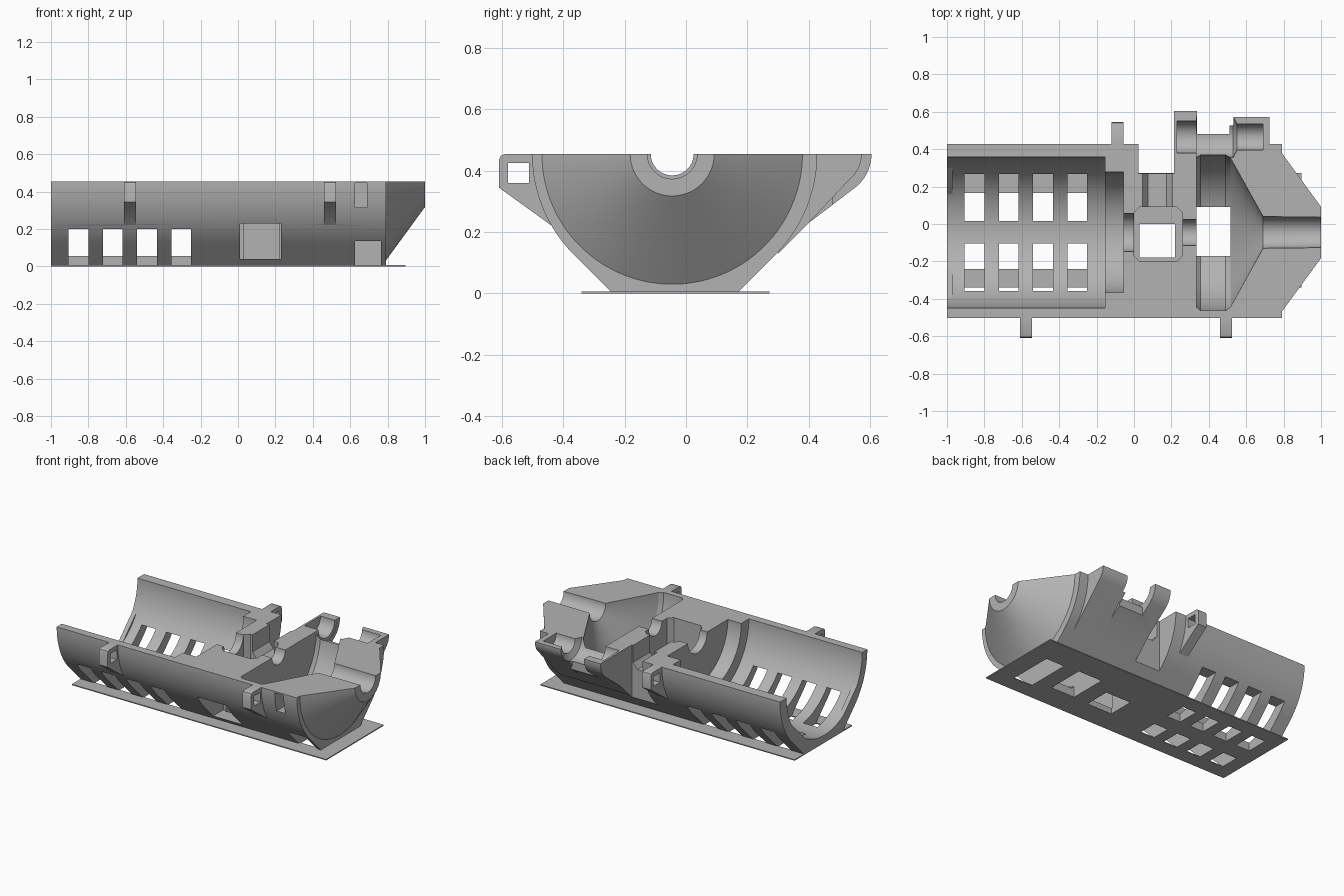
import bpy, bmesh, math
from mathutils import Vector

old = bpy.data.objects.get("Cube")
if old:
    bpy.data.objects.remove(old, do_unlink=True)

TOP = 0.455      # split plane height, also the height of the shaft axis
AXIS = -0.045    # y of the main shaft
SIDE = 0.465     # y of the secondary shaft
MID = -0.037     # y of the body centre

grey = bpy.data.materials.new("plain_grey")
grey.use_nodes = True
colour = (0.45, 0.45, 0.45, 1)
grey.diffuse_color = colour
grey.node_tree.nodes["Principled BSDF"].inputs["Base Color"].default_value = colour


def finish(name, bm):
    bmesh.ops.recalc_face_normals(bm, faces=bm.faces)
    mesh = bpy.data.meshes.new(name)
    bm.to_mesh(mesh)
    bm.free()
    mesh.materials.append(grey)
    ob = bpy.data.objects.new(name, mesh)
    bpy.context.collection.objects.link(ob)
    return ob


def prism(name, pts, a, b, axis="x"):
    """Extrude a profile, (y, z) along x or (x, y) along z, from a to b."""
    bm = bmesh.new()
    place = (lambda p: (a, *p)) if axis == "x" else (lambda p: (*p, a))
    face = bm.faces.new([bm.verts.new(place(p)) for p in pts])
    ext = bmesh.ops.extrude_face_region(bm, geom=[face])
    step = Vector((b - a, 0, 0)) if axis == "x" else Vector((0, 0, b - a))
    bmesh.ops.translate(bm, vec=step, verts=[v for v in ext["geom"] if isinstance(v, bmesh.types.BMVert)])
    return finish(name, bm)


def box(name, x, y, z):
    return prism(name, [(x[0], y[0]), (x[1], y[0]), (x[1], y[1]), (x[0], y[1])], z[0], z[1], "z")


def lathe(name, profile, cy, steps=96):
    """Revolve (x, radius) points around the x direction."""
    bm = bmesh.new()
    rings = []
    for x, r in profile:
        angles = [math.tau * (i + 0.5) / steps for i in range(steps)]
        rings.append([bm.verts.new((x, cy + r * math.cos(t), TOP + r * math.sin(t))) for t in angles])
    for low, high in zip(rings, rings[1:]):
        for i in range(steps):
            j = (i + 1) % steps
            bm.faces.new((low[i], low[j], high[j], high[i]))
    bm.faces.new(rings[0])
    bm.faces.new(rings[-1])
    return finish(name, bm)


def combine(target, tool, op):
    mod = target.modifiers.new(op, "BOOLEAN")
    mod.operation, mod.object, mod.solver = op, tool, "EXACT"
    bpy.context.view_layer.objects.active = target
    bpy.ops.object.modifier_apply(modifier=mod.name)
    bpy.data.objects.remove(tool, do_unlink=True)


def arc(cy, r, start, end, steps):
    angles = [math.radians(start + (end - start) * i / steps) for i in range(steps + 1)]
    return [(cy + r * math.cos(t), TOP + r * math.sin(t)) for t in angles]


# Main half shell: round sides running at 45 degrees into a flat base
R = 0.465
foot = R * math.sqrt(2) - TOP
section = arc(MID, R, 180, 225, 20) + [(MID - foot, 0), (MID + foot, 0)] + arc(MID, R, 315, 360, 20)
shell = prism("housing_shell", section, -1, 0.79)

# Tapered nose, trimmed at the split plane
nose = lathe("nose", [(0.7, 0.425), (0.79, 0.425), (1, 0.137)], AXIS)
combine(nose, box("trim", (0, 2), (-1, 1), (TOP, 2)), "DIFFERENCE")
combine(shell, nose, "UNION")

# Secondary shaft supports and the low saddle between them
for r, x0, x1 in ((0.14, 0.215, 0.337), (0.108, 0.51, 0.725)):
    lug = [(0.3, TOP)] + arc(SIDE, r, 0, -50, 12) + [(0.4, 0.23), (0.3, 0.13)]
    combine(shell, prism("support", lug, x0, x1), "UNION")
saddle = [(0.3, 0.4), (0.48, 0.4), (0.48, 0.29), (0.4, 0.23), (0.3, 0.13)]
combine(shell, prism("saddle", saddle, 0.33, 0.52), "UNION")

# Screw tabs
tab = [(-0.44, TOP), (-0.59, TOP), (-0.604, 0.449), (-0.61, 0.435), (-0.61, 0.345), (-0.43, 0.215)]
for x0, x1, back in ((-0.61, -0.545, False), (0.46, 0.525, False), (-0.12, -0.055, True)):
    flip = (lambda y: -0.065 - y) if back else (lambda y: y)
    combine(shell, prism("tab", [(flip(y), z) for y, z in tab], x0, x1), "UNION")
    ys = sorted((flip(-0.58), flip(-0.512)))
    combine(shell, box("eye", (x0 - 0.02, x1 + 0.02), ys, (0.36, 0.425)), "DIFFERENCE")

# Stepped bore: motor bay, collar, shaft, gear bay, cone and nose bore
bore = [(-1.1, 0.403), (-0.155, 0.403), (-0.155, 0.322), (-0.055, 0.322), (-0.055, 0.102),
        (0.1, 0.102), (0.1, 0.07), (0.335, 0.07), (0.335, 0.4), (0.355, 0.418),
        (0.49, 0.418), (0.515, 0.4), (0.69, 0.085), (1.1, 0.08)]
combine(shell, lathe("bore", bore, AXIS), "DIFFERENCE")

# Secondary bore
side_bore = [(0.23, 0.085), (0.335, 0.085), (0.335, 0.11), (0.53, 0.11), (0.55, 0.07), (0.69, 0.07)]
combine(shell, lathe("side_bore", side_bore, SIDE, 64), "DIFFERENCE")

# Pinion bay with clipped corners
bay = [(0.03, -0.2), (0.23, -0.2), (0.26, -0.17), (0.26, 0.06),
       (0.23, 0.09), (0.03, 0.09), (0, 0.06), (0, -0.17)]
combine(shell, prism("bay", bay, 0.235, 0.6, "z"), "DIFFERENCE")

# Channel from the bay to the open notch in the back wall
channel = [(0.045, TOP + 0.1), (0.045, 0.34), (0.075, 0.3), (0.175, 0.3), (0.205, 0.34), (0.205, TOP + 0.1)]
cut = bmesh.new()
near = [cut.verts.new((x, 0.05, z)) for x, z in channel]
far = [cut.verts.new((x, 0.3, z)) for x, z in channel]
cut.faces.new(near)
cut.faces.new(far)
for i in range(len(near)):
    j = (i + 1) % len(near)
    cut.faces.new((near[i], near[j], far[j], far[i]))
combine(shell, finish("channel", cut), "DIFFERENCE")

# Rectangular openings in the shell
openings = [
    ((0.025, 0.215), (0.27, 0.8), (-0.1, 0.6)),     # back notch
    ((0.03, 0.22), (-0.18, 0), (-0.1, 0.3)),        # pinion floor
    ((0.01, 0.23), (-0.8, -0.17), (0.04, 0.23)),    # pinion front window
    ((0.335, 0.515), (-0.17, 0.09), (-0.1, 0.2)),   # gear floor
    ((0.625, 0.765), (-0.8, 0.08), (-0.1, 0.135)),  # nose pocket
    ((0.625, 0.69), (-0.8, -0.4), (0.315, 0.445)),  # front recess
]
for x, y, z in openings:
    combine(shell, box("opening", x, y, z), "DIFFERENCE")

# Cooling slots on both sides of the centre rib
slots = [(-0.905 + 0.183 * i, -0.8 + 0.183 * i) for i in range(4)]
for x in slots:
    for y in ((-0.8, -0.105), (0.015, 0.8)):
        combine(shell, box("slot", x, y, (-0.1, 0.2)), "DIFFERENCE")

# Thin base plate, pierced where the shell is open above its foot
plate = box("base_plate", (-1, 0.895), (-0.34, 0.272), (0, 0.007))
holes = [(x, y) for x in slots for y in ((MID - foot, -0.105), (0.015, MID + foot))]
holes += [((0.03, 0.22), (-0.18, 0)), ((0.335, 0.515), (-0.17, 0.09)), ((0.625, 0.765), (-0.23, 0.08))]
for x, y in holes:
    combine(plate, box("hole", x, y, (-0.1, 0.1)), "DIFFERENCE")

# Motor stops: shallow segments inside the open end
parts = [shell, plate]
for side, middle in (("right", 225), ("left", 315)):
    parts.append(prism("motor_stop_" + side, arc(AXIS, 0.41, middle - 18, middle + 18, 12), -1, -0.97))

# Smooth the curves, keep the edges
for ob in parts:
    bpy.ops.object.select_all(action="DESELECT")
    ob.select_set(True)
    bpy.context.view_layer.objects.active = ob
    bpy.ops.object.shade_smooth_by_angle(angle=math.radians(25))
